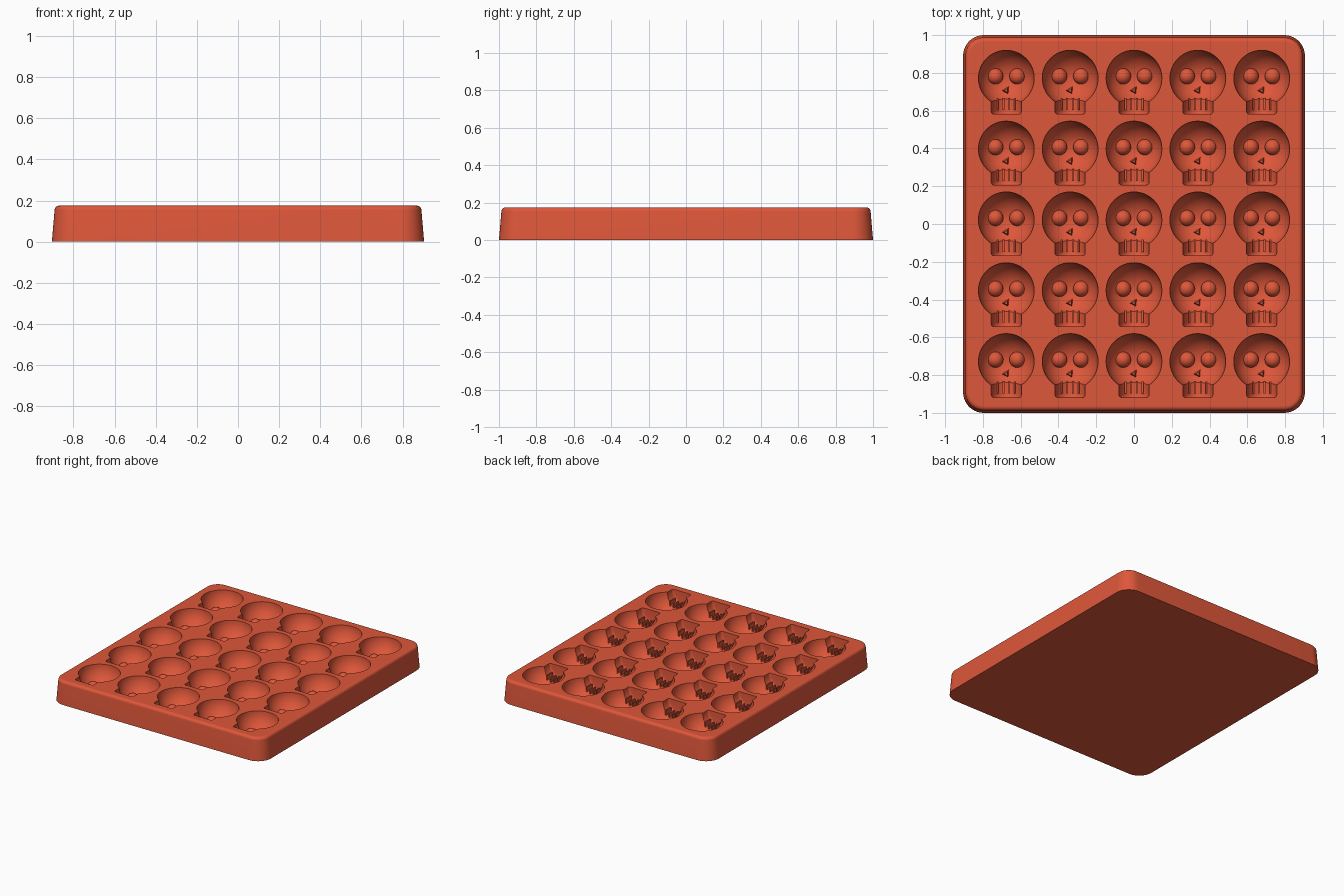
import bpy, bmesh, math
from mathutils import Matrix

cube = bpy.data.objects.get("Cube")
if cube:
    bpy.data.objects.remove(cube, do_unlink=True)

TOP = 0.175          # tray height
R = 0.148            # skull radius
JAW_R, JAW_DEPTH = 0.08, 0.098
STEP_X, STEP_Y = 0.338, 0.375
COUNT = 5

clay = bpy.data.materials.new("terracotta_red")
clay.use_nodes = True
colour = (0.73, 0.095, 0.042, 1)
clay.diffuse_color = colour
clay.node_tree.nodes["Principled BSDF"].inputs["Base Color"].default_value = colour


def finish(name, bm):
    bmesh.ops.recalc_face_normals(bm, faces=bm.faces)
    mesh = bpy.data.meshes.new(name)
    bm.to_mesh(mesh)
    bm.free()
    mesh.materials.append(clay)
    obj = bpy.data.objects.new(name, mesh)
    bpy.context.collection.objects.link(obj)
    return obj


def activate(obj):
    bpy.ops.object.select_all(action='DESELECT')
    obj.select_set(True)
    bpy.context.view_layer.objects.active = obj


def boolean(target, cutter, operation):
    activate(target)
    mod = target.modifiers.new("bool", 'BOOLEAN')
    mod.operation, mod.object, mod.solver = operation, cutter, 'EXACT'
    bpy.ops.object.modifier_apply(modifier=mod.name)
    bpy.data.objects.remove(cutter, do_unlink=True)


def ball(name, x, y, z, r, seg):
    bm = bmesh.new()
    bmesh.ops.create_uvsphere(bm, u_segments=seg, v_segments=seg // 2, radius=r,
                              matrix=Matrix.Translation((x, y, z)))
    return finish(name, bm)


def rounded_ring(bm, inset, z, corner=0.11, steps=10):
    hx, hy, r = 0.905 - inset, 1.0 - inset, corner - inset
    ring = []
    for q, (sx, sy) in enumerate([(1, 1), (-1, 1), (-1, -1), (1, -1)]):
        for i in range(steps + 1):
            a = (q + i / steps) * math.pi / 2
            ring.append(bm.verts.new((sx * (hx - r) + r * math.cos(a),
                                      sy * (hy - r) + r * math.sin(a), z)))
    return ring


# Tray: drafted sides, rounded corners and a rounded upper rim
bm = bmesh.new()
fillet, draft = 0.022, 0.013
levels = [(0, 0)]
for i in range(7):
    a = i / 6 * math.pi / 2
    levels.append((draft + fillet * (1 - math.cos(a)), TOP - fillet * (1 - math.sin(a))))
rings = [rounded_ring(bm, inset, z) for inset, z in levels]
for low, high in zip(rings, rings[1:]):
    for i in range(len(low)):
        j = (i + 1) % len(low)
        bm.faces.new((low[i], low[j], high[j], high[i]))
bm.faces.new(rings[0][::-1])
bm.faces.new(rings[-1])
tray = finish("skull_mould_tray", bm)

# Skull cranium
skull = ball("skull_cutter", 0, 0, 0, R, 48)

# Jaw: rounded bar running towards the chin
bm = bmesh.new()
bmesh.ops.create_cone(bm, cap_ends=True, segments=40, radius1=JAW_R, radius2=JAW_R, depth=0.17,
                      matrix=Matrix.Translation((0, -0.105, 0))
                      @ Matrix.Diagonal((1, 1, JAW_DEPTH / JAW_R, 1))
                      @ Matrix.Rotation(math.pi / 2, 4, 'X'))
chin = [e for e in bm.edges if all(v.co.y < -0.18 for v in e.verts)]
bmesh.ops.bevel(bm, geom=chin, offset=0.014, segments=4, profile=0.5, affect='EDGES')
boolean(skull, finish("jaw_cutter", bm), 'UNION')

# Eye sockets stand as domes inside the cavity
for side in (-1, 1):
    boolean(skull, ball("eye_dome", side * 0.058, 0.01, -0.13, 0.042, 32), 'DIFFERENCE')

# Nose: tapered triangular peg
bm = bmesh.new()
bmesh.ops.create_cone(bm, cap_ends=True, segments=3, radius1=0.042, radius2=0.012, depth=0.08,
                      matrix=Matrix.Translation((0, -0.066, -0.143))
                      @ Matrix.Rotation(math.pi / 2, 4, 'Z'))
lowest_apex = max(v.co.y for v in bm.verts)
if lowest_apex < -0.03:
    bmesh.ops.rotate(bm, verts=bm.verts, cent=(0, -0.066, 0),
                     matrix=Matrix.Rotation(math.pi, 3, 'Z'))
boolean(skull, finish("nose_peg", bm), 'DIFFERENCE')

# Gaps between teeth: thin fins rising from the jaw floor
for x in (-0.045, -0.015, 0.015, 0.045):
    crest = -JAW_DEPTH * math.sqrt(1 - (x / JAW_R) ** 2) + 0.024
    floor = -0.2
    bm = bmesh.new()
    bmesh.ops.create_cube(bm, size=1, matrix=Matrix.Translation((x, -0.137, (crest + floor) / 2))
                          @ Matrix.Diagonal((0.009, 0.064, crest - floor, 1)))
    boolean(skull, finish("tooth_fin", bm), 'DIFFERENCE')

# Repeat the skull in a grid and sink it into the tray
activate(skull)
for offset in ((STEP_X, 0, 0), (0, -STEP_Y, 0)):
    mod = skull.modifiers.new("grid", 'ARRAY')
    mod.count = COUNT
    mod.use_relative_offset = False
    mod.use_constant_offset = True
    mod.constant_offset_displace = offset
    bpy.ops.object.modifier_apply(modifier=mod.name)
skull.location = (-2 * STEP_X, 0.022 + 2 * STEP_Y, TOP + 0.003)
bpy.context.view_layer.update()
boolean(tray, skull, 'DIFFERENCE')

# Smooth curves, crisp edges, flat top and base
activate(tray)
bpy.ops.object.shade_smooth_by_angle(angle=math.radians(35))
for face in tray.data.polygons:
    if abs(face.normal.z) > 0.999:
        face.use_smooth = False
